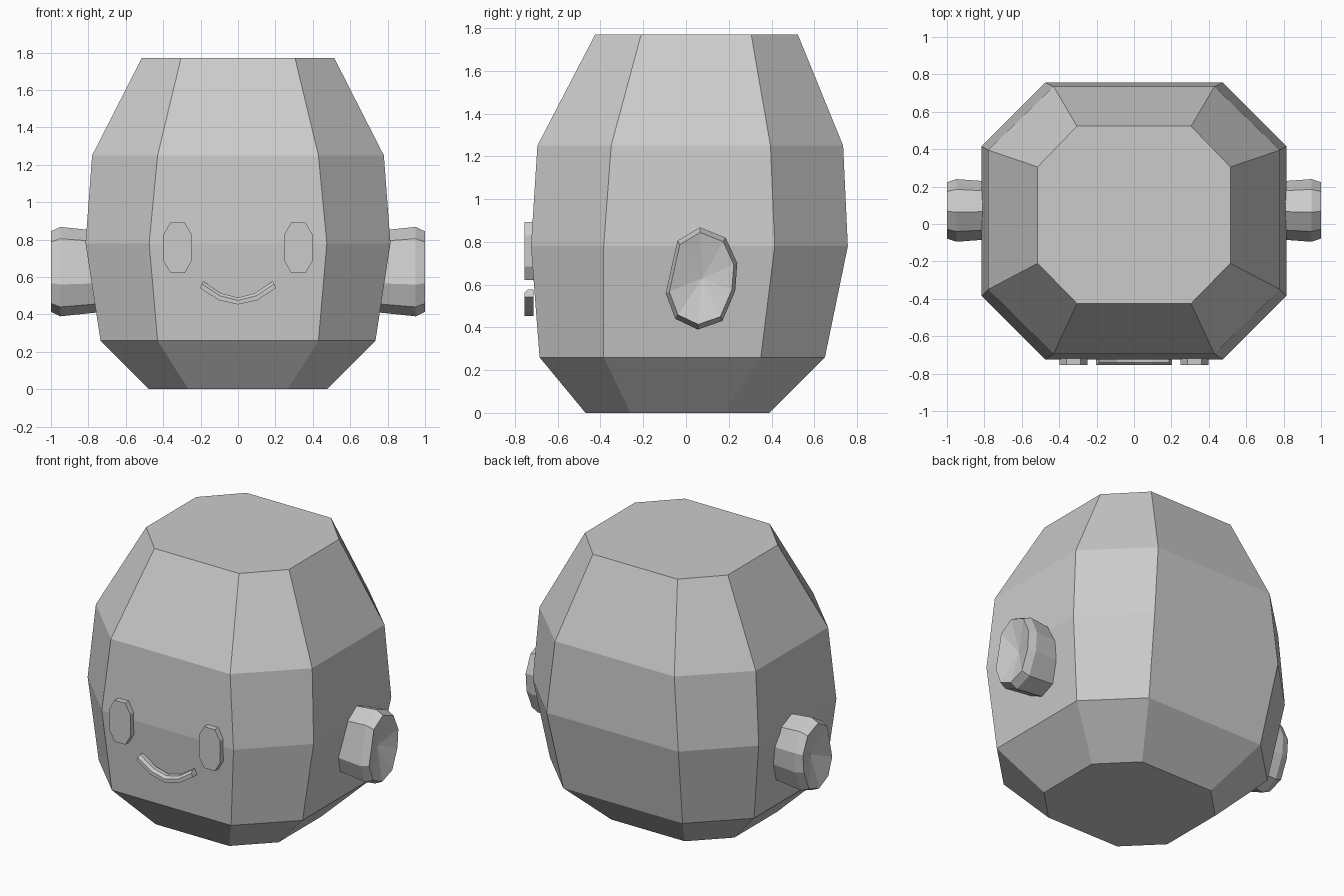
import bpy, bmesh

cube = bpy.data.objects.get("Cube")
if cube:
    bpy.data.objects.remove(cube, do_unlink=True)

grey = bpy.data.materials.new("plain_grey")
grey.use_nodes = True
COLOUR = (0.6, 0.6, 0.6, 1)
grey.diffuse_color = COLOUR
grey.node_tree.nodes["Principled BSDF"].inputs["Base Color"].default_value = COLOUR


def loft(name, rings, dish=None, closed=True):
    """Skin a list of rings, capping both ends; dish is an apex for the last ring."""
    bm = bmesh.new()
    loops = [[bm.verts.new(p) for p in ring] for ring in rings]
    n = len(loops[0])
    for a, b in zip(loops, loops[1:]):
        for i in range(n):
            j = (i + 1) % n
            bm.faces.new((a[i], a[j], b[j], b[i]))
    bm.faces.new(loops[0][::-1])
    if dish:
        tip = bm.verts.new(dish)
        for i in range(n):
            bm.faces.new((loops[-1][i], loops[-1][(i + 1) % n], tip))
    else:
        bm.faces.new(loops[-1])
    bmesh.ops.recalc_face_normals(bm, faces=bm.faces)
    mesh = bpy.data.meshes.new(name)
    bm.to_mesh(mesh)
    bm.free()
    mesh.materials.append(grey)
    obj = bpy.data.objects.new(name, mesh)
    bpy.context.collection.objects.link(obj)
    return obj


# Body: stacked cut-corner rectangles
def octagon(z, x, xi, front, front_in, back_in, back):
    return [(xi, front, z), (x, front_in, z), (x, back_in, z), (xi, back, z),
            (-xi, back, z), (-x, back_in, z), (-x, front_in, z), (-xi, front, z)]


loft("body", [octagon(*row) for row in (
    (0.00, 0.475, 0.265, -0.47, -0.26, 0.18, 0.39),
    (0.26, 0.735, 0.43, -0.685, -0.385, 0.35, 0.65),
    (0.78, 0.815, 0.475, -0.725, -0.385, 0.415, 0.757),
    (1.25, 0.78, 0.43, -0.695, -0.35, 0.395, 0.735),
    (1.77, 0.515, 0.305, -0.425, -0.21, 0.305, 0.523))])

# Ears: uneven oval knobs with a dished outer face
EAR = [(0.065, 0.868), (0.185, 0.82), (0.24, 0.70), (0.23, 0.57), (0.17, 0.43),
       (0.055, 0.39), (-0.05, 0.44), (-0.095, 0.56), (-0.04, 0.805)]
CY, CZ = 0.075, 0.63


def ear_ring(x, s):
    return [(x, CY + (y - CY) * s, CZ + (z - CZ) * s) for y, z in EAR]


for side, label in ((1, "left"), (-1, "right")):
    loft(label + "_ear",
         [ear_ring(side * x, s) for x, s in ((0.72, 0.9), (0.95, 1), (1.0, 0.9))],
         dish=(side * 0.95, CY, CZ))

# Eyes: thin upright octagonal plates
FRONT, BACK = -0.755, -0.713
EYE = [(0.038, 0.135), (0.075, 0.072), (0.075, -0.072), (0.038, -0.135),
       (-0.038, -0.135), (-0.075, -0.072), (-0.075, 0.072), (-0.038, 0.135)]
for side, label in ((1, "left"), (-1, "right")):
    loft(label + "_eye", [[(side * 0.323 + x, y, 0.757 + z) for x, z in EYE]
                          for y in (BACK, FRONT)])

# Mouth: a bevelled strip swept along a smile
smile = []
for x_top, z_top, x_low, z_low in ((-0.187, 0.578, -0.203, 0.541),
                                   (-0.092, 0.514, -0.102, 0.476),
                                   (0, 0.49, 0, 0.453),
                                   (0.092, 0.514, 0.102, 0.476),
                                   (0.187, 0.578, 0.203, 0.541)):
    ring = []
    for t, y in ((0, BACK), (0, FRONT + 0.015), (0.4, FRONT), (1, FRONT), (1, BACK)):
        ring.append((x_top + (x_low - x_top) * t, y, z_top + (z_low - z_top) * t))
    smile.append(ring)
loft("mouth", smile)
